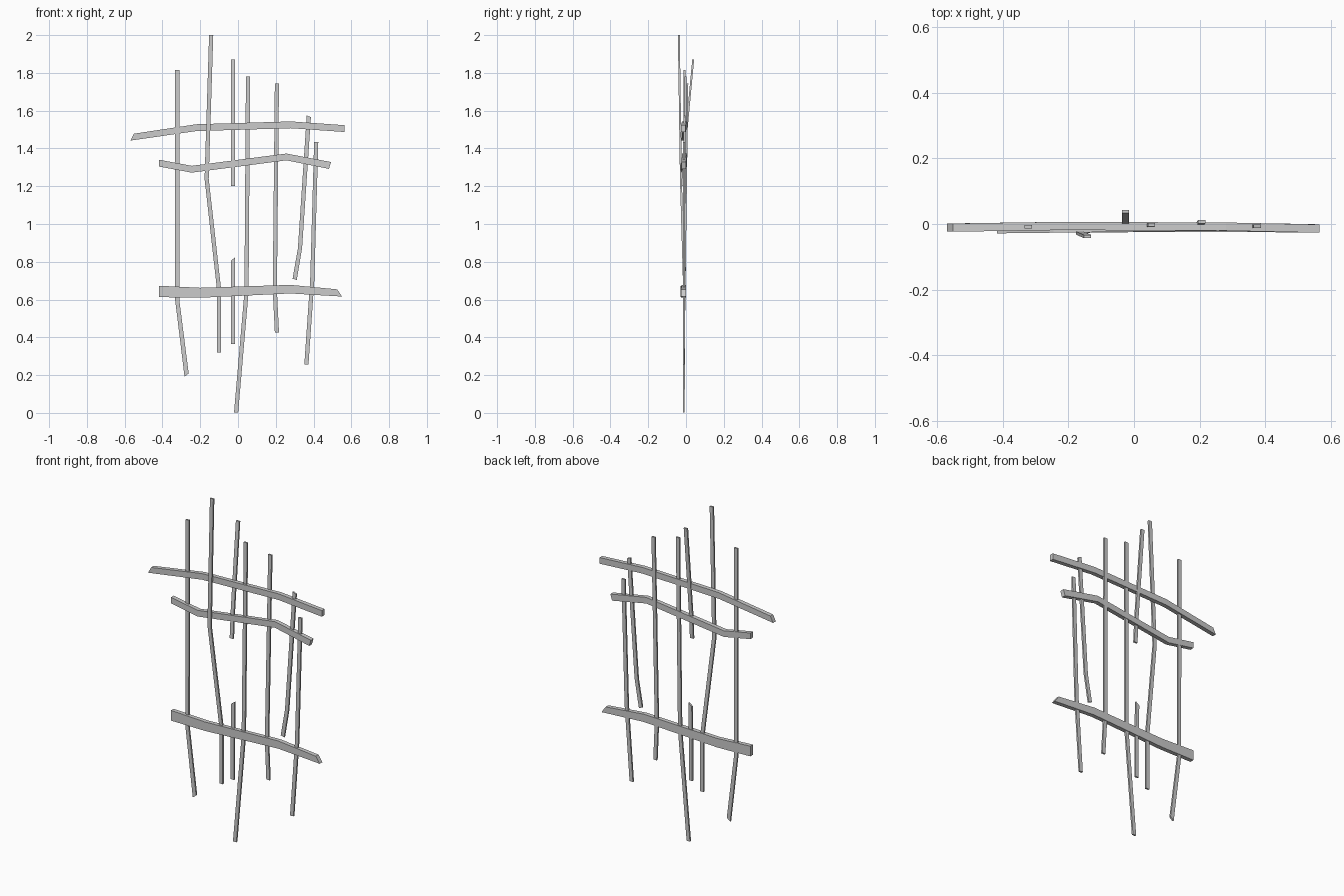
import bpy
import bmesh
from mathutils import Vector

cube = bpy.data.objects.get("Cube")
if cube:
    bpy.data.objects.remove(cube, do_unlink=True)

gray = bpy.data.materials.new("plain gray")
gray.use_nodes = True
color = (0.6, 0.6, 0.6, 1)
gray.diffuse_color = color
gray.node_tree.nodes["Principled BSDF"].inputs["Base Color"].default_value = color


def bar(name, points, axis, widths, depth, slants=(0, 0)):
    """Sweep a rectangle along points; slants shear the two end cuts."""
    bm = bmesh.new()
    rings = []
    last = len(points) - 1
    for i, point in enumerate(points):
        across = Vector((1, 0, 0)) if axis == "x" else Vector((0, 0, 1))
        slant = slants[0] if i == 0 else slants[1] if i == last else 0
        across += slant * (Vector((0, 0, 1)) if axis == "x" else Vector((1, 0, 0)))
        across *= (widths[0] + (widths[1] - widths[0]) * i / last) / 2
        deep = Vector((0, depth / 2, 0))
        c = Vector(point)
        rings.append([bm.verts.new(c + a * across + d * deep)
                      for a, d in ((-1, -1), (1, -1), (1, 1), (-1, 1))])
    for low, high in zip(rings, rings[1:]):
        for j in range(4):
            k = (j + 1) % 4
            bm.faces.new((low[j], low[k], high[k], high[j]))
    bm.faces.new(rings[0])
    bm.faces.new(rings[-1])
    bmesh.ops.recalc_face_normals(bm, faces=bm.faces)
    mesh = bpy.data.meshes.new(name)
    bm.to_mesh(mesh)
    bm.free()
    mesh.materials.append(gray)
    obj = bpy.data.objects.new(name, mesh)
    bpy.context.collection.objects.link(obj)


# Upright rods, listed from top to bottom
rods = {
    "far_right_rod": ([(-.322, -.008, 1.815), (-.322, -.01, .6), (-.272, -.012, .2)], (0, .8)),
    "tall_bent_rod": ([(-.142, -.038, 2), (-.166, -.027, 1.24), (-.1, -.01, .65), (-.1, -.01, .32)], (0, 0)),
    "upper_short_rod": ([(-.026, .038, 1.87), (-.026, -.01, 1.36), (-.026, -.02, 1.2)], (0, 0)),
    "lower_short_rod": ([(-.026, -.005, .815), (-.026, -.01, .6), (-.026, -.01, .365)], (.8, 0)),
    "long_center_rod": ([(.053, -.002, 1.78), (.045, -.01, .64), (-.01, -.012, .003)], (0, 0)),
    "left_center_rod": ([(.206, .007, 1.745), (.195, -.008, .65), (.206, -.01, .425)], (0, 0)),
    "short_bent_rod": ([(.375, -.007, 1.57), (.328, -.01, .87), (.3, -.01, .707)], (-.4, -.3)),
    "far_left_rod": ([(.414, -.01, 1.435), (.393, -.01, .7), (.362, -.012, .255)], (0, 0)),
}
for name, (points, slants) in rods.items():
    bar(name, points, "x", (.022, .022), .01, slants)

# Cross rails, listed from right to left
bar("top_rail", [(-.56, -.011, 1.46), (-.22, -.006, 1.51), (.28, -.008, 1.525), (.565, -.014, 1.505)],
    "z", (.036, .036), .025, (.5, 0))
bar("middle_rail", [(-.417, -.016, 1.322), (-.245, -.014, 1.29), (.256, -.008, 1.355), (.487, -.012, 1.31)],
    "z", (.036, .036), .025, (0, .3))
bar("bottom_rail", [(-.417, -.016, .643), (-.2, -.013, .636), (.277, -.012, .655), (.538, -.013, .635)],
    "z", (.06, .038), .025, (0, -.7))
